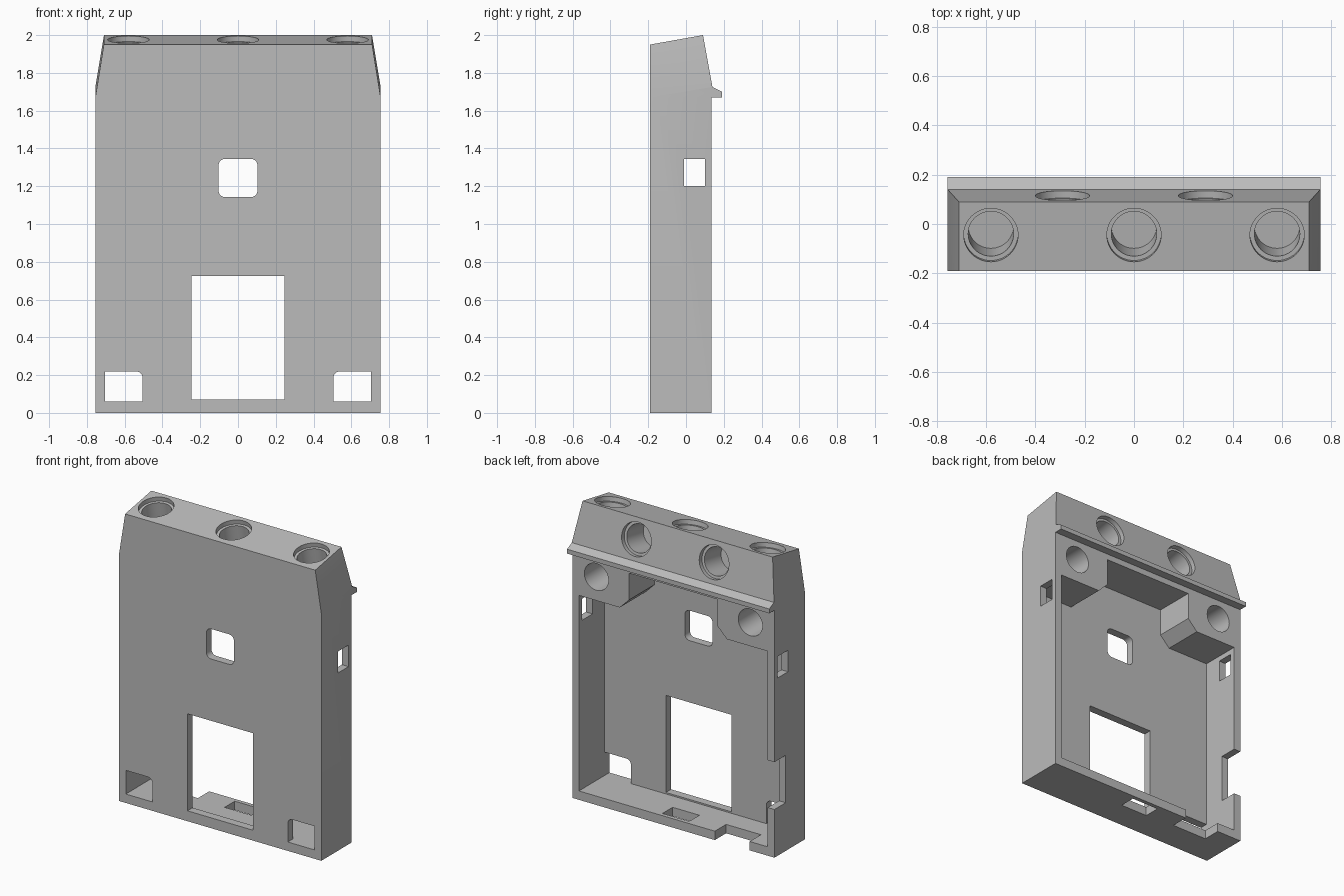
import bpy, bmesh
from math import sin, cos, pi
from mathutils import Vector

cube = bpy.data.objects.get("Cube")
if cube:
    bpy.data.objects.remove(cube, do_unlink=True)

grey = bpy.data.materials.new("plain grey")
grey.use_nodes = True
grey.diffuse_color = (0.5, 0.5, 0.5, 1)
grey.node_tree.nodes["Principled BSDF"].inputs["Base Color"].default_value = (0.5, 0.5, 0.5, 1)

W = 0.755           # half width
INNER = 0.705       # half width of the cavity


def make_object(name, bm):
    bmesh.ops.recalc_face_normals(bm, faces=bm.faces)
    mesh = bpy.data.meshes.new(name)
    bm.to_mesh(mesh)
    bm.free()
    mesh.materials.append(grey)
    obj = bpy.data.objects.new(name, mesh)
    bpy.context.collection.objects.link(obj)
    return obj


def prism(points, axis, lo, hi):
    """Extrude a 2D outline along an axis: x uses (y, z), y uses (x, z)."""
    def place(p, t):
        return (t, p[0], p[1]) if axis == "x" else (p[0], t, p[1])
    bm = bmesh.new()
    ends = [[bm.verts.new(place(p, t)) for p in points] for t in (lo, hi)]
    for ring in ends:
        bm.faces.new(ring)
    n = len(points)
    for i in range(n):
        j = (i + 1) % n
        bm.faces.new((ends[0][i], ends[0][j], ends[1][j], ends[1][i]))
    return bm


def rounded(x0, x1, z0, z1, radii=(0, 0, 0, 0), steps=6):
    """Rectangle with a radius per corner, from top right anticlockwise."""
    pts = []
    corners = [(x1, z1, -1, -1), (x0, z1, 1, -1), (x0, z0, 1, 1), (x1, z0, -1, 1)]
    for k, ((x, z, sx, sz), r) in enumerate(zip(corners, radii)):
        if not r:
            pts.append((x, z))
            continue
        for s in range(steps + 1):
            a = (k + s / steps) * pi / 2
            pts.append((x + sx * r + r * cos(a), z + sz * r + r * sin(a)))
    return pts


def cut(bm):
    """Subtract a closed mesh from the housing."""
    cutter = make_object("cutter", bm)
    cutter.hide_render = True
    mod = housing.modifiers.new("cut", "BOOLEAN")
    mod.operation, mod.solver, mod.object = "DIFFERENCE", "EXACT", cutter
    bpy.context.view_layer.objects.active = housing
    bpy.ops.object.modifier_apply(modifier=mod.name)
    bpy.data.objects.remove(cutter, do_unlink=True)


def cut_box(x, y, z):
    cut(prism(rounded(*x, *z), "y", *y))


def bore(mouth, inward, radius, depth):
    """Round blind hole from a point on a face."""
    d = Vector(inward).normalized()
    out = 0.02
    bm = bmesh.new()
    bmesh.ops.create_cone(bm, cap_ends=True, segments=48, radius1=radius,
                          radius2=radius, depth=depth + out)
    bm.transform(d.to_track_quat("Z", "Y").to_matrix().to_4x4())
    bmesh.ops.translate(bm, verts=bm.verts, vec=Vector(mouth) + d * (depth - out) / 2)
    cut(bm)


# Outer body: side profile with sloped top and rear ledge
profile = [(-0.19, 0), (0.135, 0), (0.135, 1.67), (0.19, 1.67), (0.19, 1.7),
           (0.14, 1.725), (0.09, 2), (-0.19, 1.95)]
body = prism(profile, "x", -W, W)

# Tapered shoulders
for side in (-1, 1):
    geom = body.verts[:] + body.edges[:] + body.faces[:]
    result = bmesh.ops.bisect_plane(
        body, geom=geom, plane_co=(side * W, -0.19, 1.67),
        plane_no=(side * 0.28, -0.0077, 0.045), clear_outer=True)
    rim = [e for e in result["geom_cut"] if isinstance(e, bmesh.types.BMEdge)]
    bmesh.ops.holes_fill(body, edges=rim)
housing = make_object("housing", body)

# Rear cavity, leaving a solid block in each upper corner
half = [(INNER, 0.06), (INNER, 1.38), (0.4, 1.38), (0.33, 1.45), (0.33, 1.63)]
cut(prism(half + [(-x, z) for x, z in reversed(half)], "y", -0.135, 0.3))

# Front openings: large window, small rounded window, bottom corner ports
front = (-0.3, -0.1)
cut_box((-0.245, 0.245), front, (0.07, 0.725))
cut(prism(rounded(-0.103, 0.103, 1.142, 1.345, (0.035,) * 4), "y", *front))
cut(prism(rounded(0.505, INNER, 0.06, 0.22, (0, 0.035, 0, 0)), "y", *front))
cut(prism(rounded(-INNER, -0.505, 0.06, 0.22, (0.035, 0, 0, 0)), "y", *front))

# Side wall slots
for x in ((-0.8, -0.65), (0.65, 0.8)):
    cut_box(x, (-0.01, 0.1), (1.2, 1.345))

# Rear notch in one side wall, slot and notch in the bottom wall
cut_box((-0.8, -0.65), (0.015, 0.3), (0.325, 0.645))
cut_box((-0.1, 0.1), (0.0, 0.108), (-0.1, 0.1))
cut_box((-0.57, -0.31), (0.015, 0.3), (-0.1, 0.1))

# Stepped round holes in the top and in the rear slope
top_in, rear_in = (0, 0.176, -0.984), (0, -0.984, -0.179)
stepped = [((x, -0.045, 1.976), top_in) for x in (-0.58, 0, 0.58)]
stepped += [((x, 0.115, 1.8625), rear_in) for x in (-0.29, 0.29)]
for mouth, inward in stepped:
    bore(mouth, inward, 0.11, 0.03)
    bore(mouth, inward, 0.092, 0.21)

# Plain round holes in the corner blocks
for x in (-0.575, 0.575):
    bore((x, 0.135, 1.54), (0, -1, 0), 0.09, 0.21)

# Smooth bores, sharp edges
bpy.ops.object.select_all(action="DESELECT")
housing.select_set(True)
bpy.context.view_layer.objects.active = housing
bpy.ops.object.shade_smooth_by_angle(angle=pi / 6)
